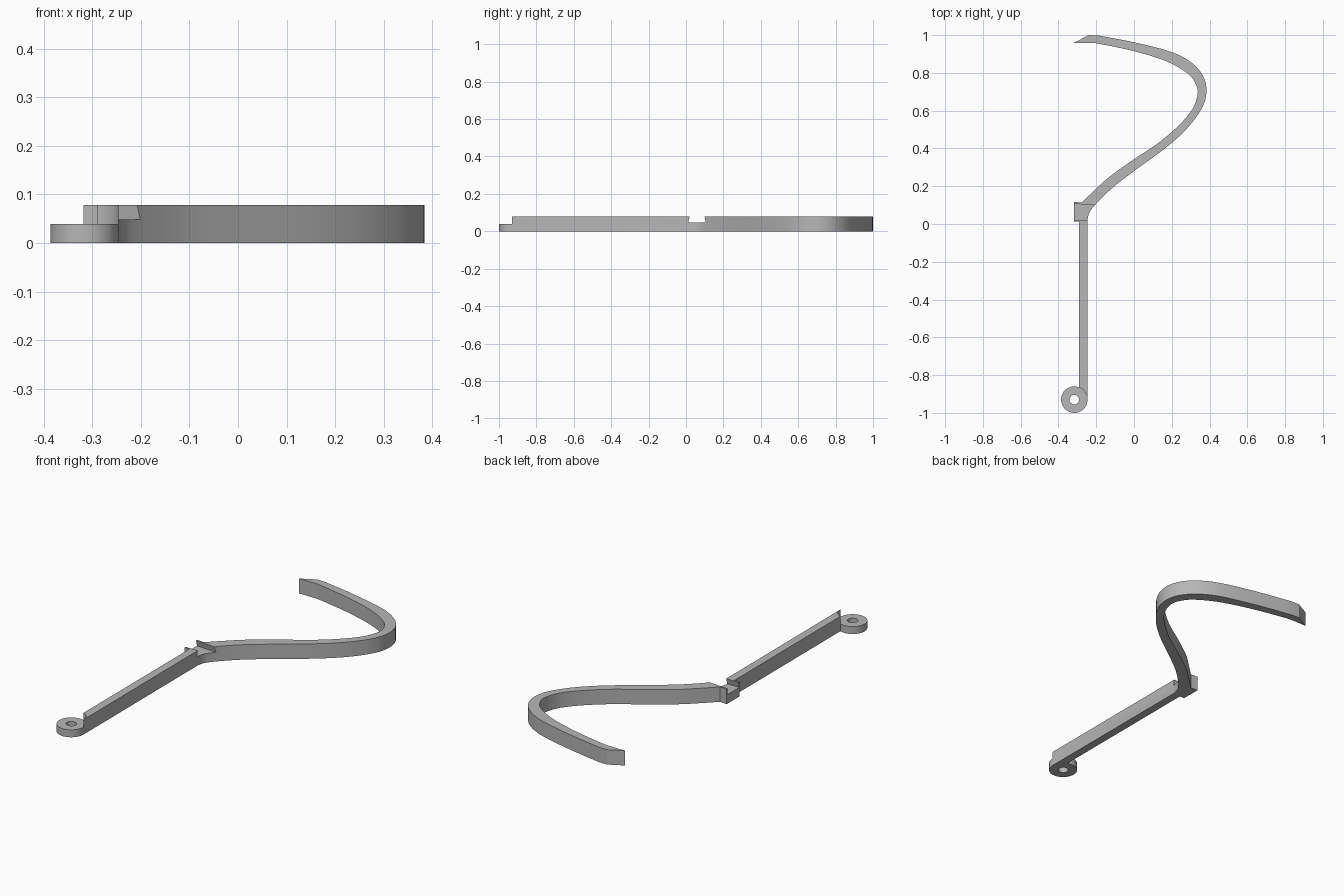
import bpy, bmesh, math
from mathutils import Vector

if "Cube" in bpy.data.objects:
    bpy.data.objects.remove(bpy.data.objects["Cube"])

grey = bpy.data.materials.new("plain grey")
grey.use_nodes = True
COLOUR = (0.47, 0.47, 0.47, 1)
grey.diffuse_color = COLOUR
grey.node_tree.nodes["Principled BSDF"].inputs["Base Color"].default_value = COLOUR

HEIGHT = 0.078
RING_X, RING_Y, RING_R, HOLE_R = -0.316, -0.93, 0.07, 0.025


def add_object(name, bm):
    bmesh.ops.recalc_face_normals(bm, faces=bm.faces)
    mesh = bpy.data.meshes.new(name)
    bm.to_mesh(mesh)
    bm.free()
    mesh.materials.append(grey)
    obj = bpy.data.objects.new(name, mesh)
    bpy.context.collection.objects.link(obj)
    return obj


def smooth(obj):
    bpy.ops.object.select_all(action="DESELECT")
    obj.select_set(True)
    bpy.context.view_layer.objects.active = obj
    bpy.ops.object.shade_smooth_by_angle(angle=math.radians(25))


def loft(name, lower, upper, z0, z1):
    """Closed solid between two matching outlines."""
    bm = bmesh.new()
    a = [bm.verts.new((x, y, z0)) for x, y in lower]
    b = [bm.verts.new((x, y, z1)) for x, y in upper]
    bm.faces.new(a)
    bm.faces.new(b)
    for i in range(len(a)):
        j = (i + 1) % len(a)
        bm.faces.new((a[i], a[j], b[j], b[i]))
    return add_object(name, bm)


def spline(points, steps=5):
    """Smooth curve passing through all the points."""
    p = [Vector(q) for q in points]
    p = [2 * p[0] - p[1]] + p + [2 * p[-1] - p[-2]]
    out = []
    for i in range(1, len(p) - 2):
        for s in range(steps):
            t = s / steps
            out.append(0.5 * (2 * p[i] + (p[i + 1] - p[i - 1]) * t
                       + (2 * p[i - 1] - 5 * p[i] + 4 * p[i + 1] - p[i + 2]) * t ** 2
                       + (3 * p[i] - p[i - 1] - 3 * p[i + 1] + p[i + 2]) * t ** 3))
    return [tuple(v) for v in out] + [tuple(p[-2])]


# Stem foot follows the rim of the ring
start = math.acos((-0.29 - RING_X) / RING_R)
foot = [(RING_X + RING_R * math.cos(start * k / 10),
         RING_Y + RING_R * math.sin(start * k / 10)) for k in range(10, -1, -1)]

# Two edges of the hooked arm
outer = spline([(-0.247, 0.02), (-0.236, 0.06), (-0.203, 0.104), (-0.11, 0.195),
                (0, 0.28), (0.17, 0.405), (0.28, 0.505), (0.355, 0.605),
                (0.383, 0.69), (0.37, 0.775), (0.31, 0.85), (0.2, 0.91),
                (0, 0.962), (-0.19, 0.998)])
inner = spline([(-0.24, 0.959), (-0.19, 0.955), (0, 0.915), (0.17, 0.862),
                (0.28, 0.8), (0.325, 0.745), (0.337, 0.69), (0.31, 0.61),
                (0.24, 0.525), (0.13, 0.43), (0, 0.343), (-0.13, 0.25),
                (-0.215, 0.173), (-0.277, 0.113)])
tip = [(-0.24, 1.0), (-0.318, 0.959)]
joint = [(-0.318, 0.117), (-0.318, 0.012), (-0.29, 0.012)]
outline = foot + outer + tip + inner + joint
arm = loft("stem_and_hooked_arm", outline, outline, 0, HEIGHT)

# Dovetail notch across the joint, undercut on both walls
cutter = loft("notch_cutter",
              [(-0.36, 0.012), (-0.15, 0.012), (-0.15, 0.102), (-0.36, 0.117)],
              [(-0.36, 0.020), (-0.15, 0.020), (-0.15, 0.095), (-0.36, 0.110)],
              0.048, HEIGHT + 0.0005)
cut = arm.modifiers.new("notch", "BOOLEAN")
cut.operation = "DIFFERENCE"
cut.solver = "EXACT"
cut.object = cutter
bpy.context.view_layer.objects.active = arm
bpy.ops.object.modifier_apply(modifier=cut.name)
bpy.data.objects.remove(cutter)
smooth(arm)

# Flat mounting ring
bm = bmesh.new()
SIDES = 48
section = [(HOLE_R, 0), (RING_R, 0), (RING_R, 0.039), (HOLE_R, 0.039)]
loops = []
for k in range(SIDES):
    a = math.tau * k / SIDES
    loops.append([bm.verts.new((RING_X + r * math.cos(a), RING_Y + r * math.sin(a), z))
                  for r, z in section])
for k in range(SIDES):
    m, n = loops[k], loops[(k + 1) % SIDES]
    for i in range(4):
        j = (i + 1) % 4
        bm.faces.new((m[i], m[j], n[j], n[i]))
smooth(add_object("mounting_ring", bm))
